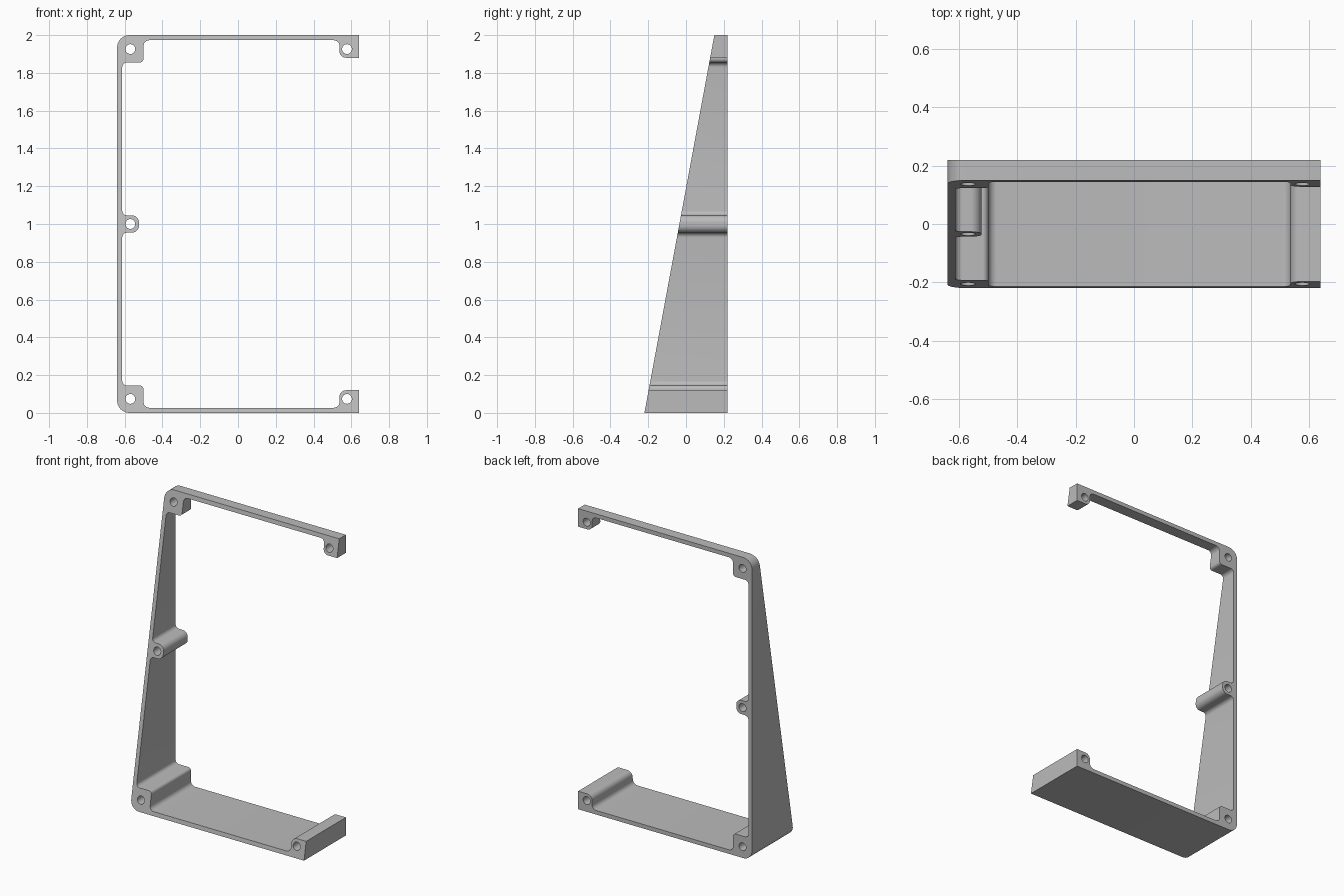
import bpy, bmesh, math
from mathutils import Vector

cube = bpy.data.objects.get("Cube")
if cube:
    bpy.data.objects.remove(cube)

HEIGHT, BACK = 2.0, 0.22
FRONT_LOW, FRONT_HIGH = -0.22, 0.15


def rounded(corners, steps=8):
    """Outline in x, z whose corners are replaced by tangent arcs."""
    out = []
    for i, (x, z, r) in enumerate(corners):
        p = Vector((x, z))
        if r == 0:
            out.append(p)
            continue
        a = (Vector(corners[i - 1][:2]) - p).normalized()
        b = (Vector(corners[(i + 1) % len(corners)][:2]) - p).normalized()
        half = a.angle(b) / 2
        centre = p + (a + b).normalized() * r / math.sin(half)
        start = p + a * r / math.tan(half) - centre
        end = p + b * r / math.tan(half) - centre
        sweep = start.angle(end)
        for k in range(steps + 1):
            t = k / steps
            out.append(centre + (start * math.sin((1 - t) * sweep)
                                 + end * math.sin(t * sweep)) / math.sin(sweep))
    return out


def circle(x, z, r=0.026, n=32):
    return [Vector((x + r * math.cos(math.tau * k / n),
                    z + r * math.sin(math.tau * k / n))) for k in range(n)]


# Lower half of the C-shaped section: x, z, corner radius
lower = [(-0.64, 0, 0.065), (0.64, 0, 0),
         (0.64, 0.12, 0), (0.537, 0.12, 0.035), (0.537, 0.027, 0.03),
         (-0.5, 0.027, 0.03), (-0.5, 0.145, 0.02), (-0.613, 0.145, 0.025),
         (-0.613, 0.954, 0.025), (-0.524, 0.954, 0.038)]
upper = [(x, HEIGHT - z, r) for x, z, r in reversed(lower)]

# Screw holes in the corner blocks and the middle boss
holes = [circle(x, z) for x, z in
         [(-0.57, 0.074), (0.577, 0.074), (-0.57, 1),
          (-0.57, HEIGHT - 0.074), (0.577, HEIGHT - 0.074)]]

# Fill the section, then extrude it from the back to the sloping front
bm = bmesh.new()
edges = []
for loop in [rounded(lower + upper)] + holes:
    verts = [bm.verts.new((p.x, BACK, p.y)) for p in loop]
    edges += [bm.edges.new((v, verts[i - 1])) for i, v in enumerate(verts)]
bmesh.ops.triangle_fill(bm, use_beauty=True, use_dissolve=False, edges=edges)
result = bmesh.ops.extrude_face_region(bm, geom=bm.faces[:], use_keep_orig=True)
for v in result["geom"]:
    if isinstance(v, bmesh.types.BMVert):
        v.co.y = FRONT_LOW + (FRONT_HIGH - FRONT_LOW) * v.co.z / HEIGHT
bmesh.ops.recalc_face_normals(bm, faces=bm.faces[:])

mesh = bpy.data.meshes.new("bracket_frame")
bm.to_mesh(mesh)
bm.free()
frame = bpy.data.objects.new("bracket_frame", mesh)
bpy.context.collection.objects.link(frame)

# Plain grey finish
grey = bpy.data.materials.new("plain_grey")
grey.use_nodes = True
colour = (0.5, 0.5, 0.5, 1)
grey.diffuse_color = colour
grey.node_tree.nodes["Principled BSDF"].inputs["Base Color"].default_value = colour
mesh.materials.append(grey)

bpy.ops.object.select_all(action="DESELECT")
frame.select_set(True)
bpy.context.view_layer.objects.active = frame
bpy.ops.object.shade_smooth_by_angle(angle=math.radians(30))
